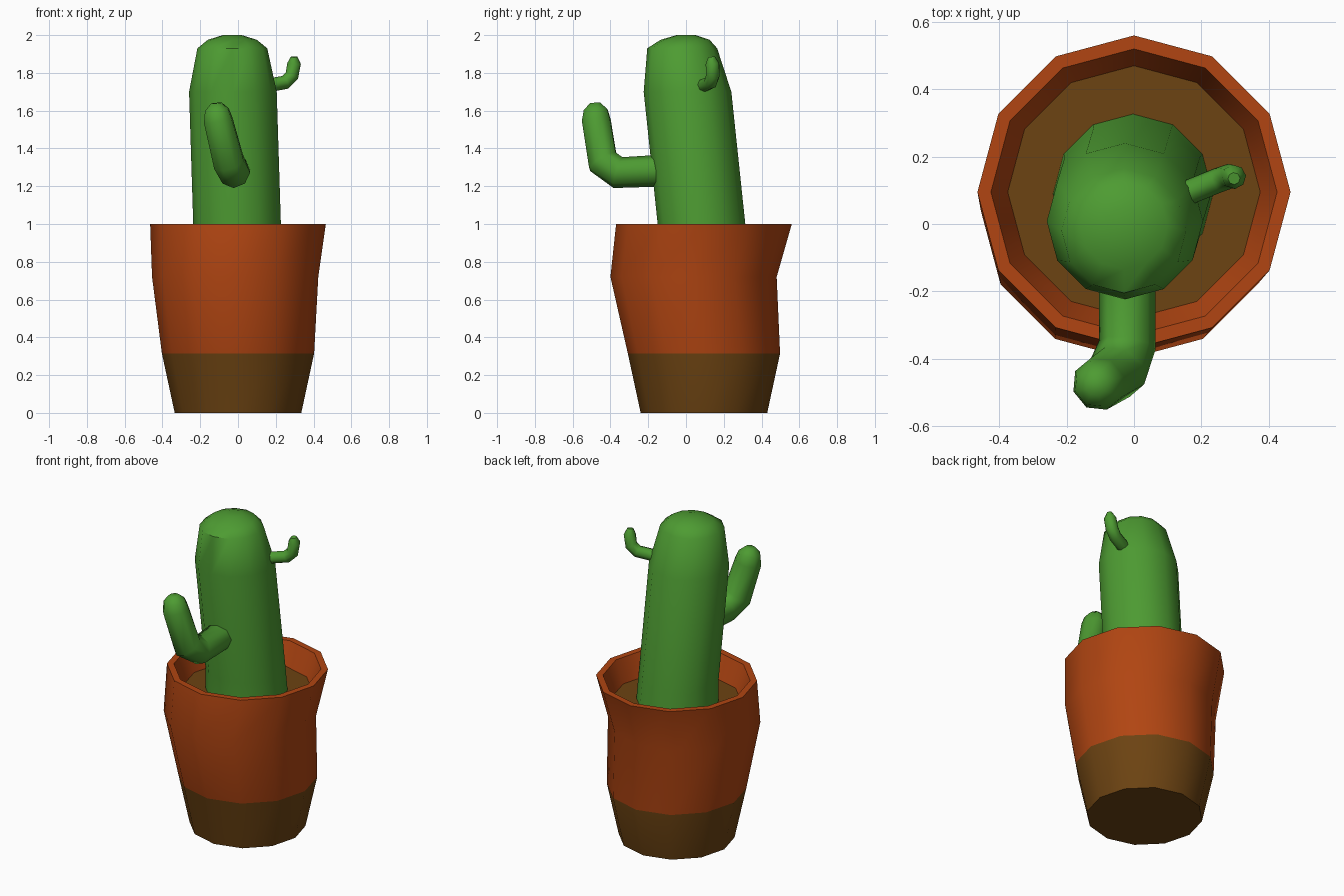
import bpy, math
from mathutils import Vector

if "Cube" in bpy.data.objects:
    bpy.data.objects.remove(bpy.data.objects["Cube"])


def material(name, rgb):
    m = bpy.data.materials.new(name)
    m.diffuse_color = (*rgb, 1)
    m.use_nodes = True
    m.node_tree.nodes["Principled BSDF"].inputs["Base Color"].default_value = m.diffuse_color
    return m


TERRACOTTA = material("terracotta", (0.44, 0.06, 0.006))
BROWN = material("brown", (0.15, 0.056, 0.006))
GREEN = material("cactus green", (0.075, 0.33, 0.032))


def loft(name, rings, sides, mats, turn=0.0, follow=False, rule=None, angle=50):
    """Skin rings of (x, y, z, radius); follow tilts each ring along the path."""
    pts = [Vector(r[:3]) for r in rings]
    verts, faces = [], []
    u, v = Vector((1, 0, 0)), Vector((0, 1, 0))
    for i, p in enumerate(pts):
        if follow:
            a, b = pts[max(i - 1, 0)], pts[min(i + 1, len(pts) - 1)]
            t = Vector()
            for d in (p - a, b - p):
                if d.length > 0:
                    t += d.normalized()
            t.normalize()
            if i == 0:
                u = t.orthogonal()
            u = (u - t * u.dot(t)).normalized()
            v = t.cross(u)
        for k in range(sides):
            w = 2 * math.pi * k / sides + turn
            verts.append(p + (u * math.cos(w) + v * math.sin(w)) * rings[i][3])
    for i in range(len(rings) - 1):
        for k in range(sides):
            n = (k + 1) % sides
            faces.append((i * sides + k, i * sides + n,
                          (i + 1) * sides + n, (i + 1) * sides + k))
    faces.append(tuple(reversed(range(sides))))
    faces.append(tuple(range((len(rings) - 1) * sides, len(rings) * sides)))
    me = bpy.data.meshes.new(name)
    me.from_pydata(verts, [], faces)
    for m in mats:
        me.materials.append(m)
    ob = bpy.data.objects.new(name, me)
    bpy.context.collection.objects.link(ob)
    if rule:
        for f in me.polygons:
            f.material_index = rule(f)
    bpy.ops.object.select_all(action='DESELECT')
    bpy.context.view_layer.objects.active = ob
    ob.select_set(True)
    bpy.ops.object.shade_smooth_by_angle(angle=math.radians(angle))
    return ob


# lopsided pot: brown foot and soil, terracotta wall and rim
def pot_colour(f):
    soil = len(f.vertices) > 4
    return 1 if soil or f.center.z < 0.3 else 0


loft("pot", [(0, 0.095, 0, 0.335), (0, 0.095, 0.315, 0.403),
             (-0.015, 0.04, 0.72, 0.44), (0, 0.095, 1.0, 0.465),
             (0, 0.095, 1.0, 0.425), (0, 0.095, 0.86, 0.375)],
     12, [TERRACOTTA, BROWN], rule=pot_colour)

# leaning trunk with a rounded crown
loft("cactus_trunk", [(-0.002, 0.092, 0.80, 0.24), (-0.005, 0.082, 1.0, 0.232),
                      (-0.027, 0.008, 1.70, 0.232), (-0.03, -0.02, 1.93, 0.185),
                      (-0.03, -0.005, 1.975, 0.13), (-0.03, 0.0, 2.0, 0.05)],
     12, [GREEN])

# large front arm
loft("front_arm", [(-0.02, -0.08, 1.285, 0.085), (-0.02, -0.36, 1.272, 0.085),
                   (-0.05, -0.44, 1.33, 0.088), (-0.105, -0.475, 1.55, 0.08),
                   (-0.112, -0.478, 1.605, 0.066), (-0.115, -0.48, 1.64, 0.03)],
     8, [GREEN], follow=True)

# small side arm
loft("side_arm", [(0.14, 0.085, 1.73, 0.037), (0.25, 0.13, 1.75, 0.037),
                  (0.285, 0.142, 1.785, 0.037), (0.297, 0.14, 1.85, 0.036),
                  (0.297, 0.135, 1.885, 0.018)],
     8, [GREEN], follow=True)
